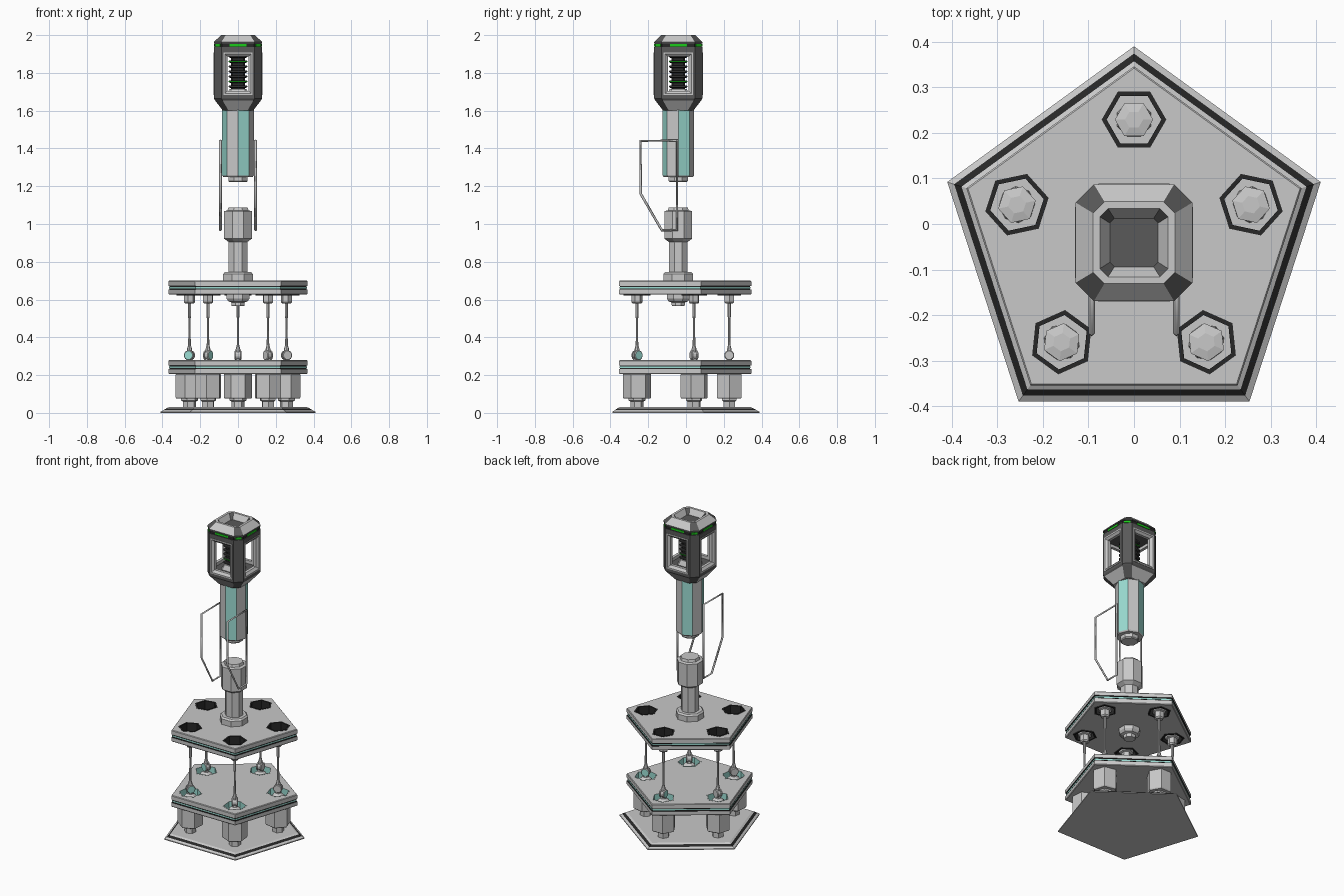
import bpy, bmesh, math
from mathutils import Matrix

if "Cube" in bpy.data.objects:
    bpy.data.objects.remove(bpy.data.objects["Cube"])

CY = -0.041          # y of the central axis
COL = {"light_grey": (.58, .58, .58), "dark_grey": (.1, .1, .1), "black": (.02, .02, .02),
       "teal": (.33, .72, .65), "green": (.01, .6, .01)}
MATS = []
for n, c in COL.items():
    m = bpy.data.materials.new(n)
    m.diffuse_color = (*c, 1)
    m.use_nodes = True
    m.node_tree.nodes["Principled BSDF"].inputs["Base Color"].default_value = m.diffuse_color
    MATS.append(m)
L, D, K, T, G = range(5)
AXIS = Matrix.Translation((0, CY, 0))


def ngon(r, z, n=8, rot=22.5):
    return [(r * math.cos(math.radians(rot) + 2 * math.pi * i / n),
             r * math.sin(math.radians(rot) + 2 * math.pi * i / n), z) for i in range(n)]


def chamf(h, c, z):
    # square with cut corners; even sides are flats, odd sides are corners
    k = h - c
    return [(x, y, z) for x, y in ((h, -k), (h, k), (k, h), (-k, h), (-h, k), (-h, -k), (-k, -h), (k, -h))]


def loft(name, rings, mat=L, lo=L, hi=L, mtx=AXIS, closed=False):
    # mat: one index, or rule(band, side)
    bm = bmesh.new()
    vs = [[bm.verts.new(p) for p in r] for r in rings]
    n = len(rings[0])
    rule = mat if callable(mat) else (lambda i, j: mat)
    for i in range(len(vs) if closed else len(vs) - 1):
        a, b = vs[i], vs[(i + 1) % len(vs)]
        for j in range(n):
            f = bm.faces.new((a[j], a[(j + 1) % n], b[(j + 1) % n], b[j]))
            f.material_index = rule(i, j)
    if not closed:
        bm.faces.new(vs[0][::-1]).material_index = lo
        bm.faces.new(vs[-1]).material_index = hi
    bmesh.ops.recalc_face_normals(bm, faces=bm.faces)
    me = bpy.data.meshes.new(name)
    bm.to_mesh(me)
    bm.free()
    me.transform(mtx)
    for m in MATS:
        me.materials.append(m)
    o = bpy.data.objects.new(name, me)
    bpy.context.collection.objects.link(o)
    return o


def lathe(name, prof, n=8, rot=22.5, **kw):
    return loft(name, [ngon(r, z, n, rot) for r, z in prof], **kw)


def box(name, x, y, z, sx, sy, sz, mat, mtx=AXIS):
    ring = lambda h: [(x + a * sx, y + b * sy, z + h * sz) for a, b in ((-1, -1), (1, -1), (1, 1), (-1, 1))]
    return loft(name, [ring(-1), ring(1)], mat, mat, mat, mtx)


def turn(deg):
    return AXIS @ Matrix.Rotation(math.radians(deg), 4, 'Z')


STATIONS = [90 + 72 * i for i in range(5)]
RAD = 0.27


def station(a):
    return turn(a) @ Matrix.Translation((RAD, 0, 0))


# base foot plate with dark sloped strip
lathe("base_plate", [(.431, 0), (.431, .006), (.415, .014), (.398, .024), (.385, .03)], 5, 90,
      mat=lambda i, j: K if i == 2 else L)

# hexagonal hole cutters
cutters = []
for a in STATIONS:
    c = lathe("hole_cutter", [(.07, .1), (.07, .9)], 6, 30, mtx=station(a))
    c.hide_render = True
    c.hide_set(True)
    cutters.append(c)

# two pentagonal decks with banded edges
for name, z in (("lower_deck", .205), ("upper_deck", .626)):
    bands = [(.383, 0), (.387, .004), (.387, .027), (.380, .027), (.380, .033), (.383, .033), (.383, .041),
             (.380, .041), (.380, .047), (.387, .047), (.387, .07), (.383, .074)]
    deck = lathe(name, [(r, z + h) for r, h in bands], 5, 90,
                 mat=lambda i, j: T if i == 5 else K if 2 <= i <= 8 else L)
    for c in cutters:
        b = deck.modifiers.new("hole", 'BOOLEAN')
        b.operation = 'DIFFERENCE'
        b.object = c
        b.solver = 'EXACT'

for a in STATIONS:
    M = station(a)
    # hole linings
    for name, z0, z1, ri, m in (("upper_hole_rim", .622, .702, .06, K), ("lower_hole_rim", .207, .28, .065, T)):
        loft(name, [ngon(r, z, 6, 30) for r, z in ((.071, z0), (.071, z1), (ri, z1), (ri, z0))],
             (lambda i, j, m=m: L if m == T and i == 1 else m), mtx=M, closed=True)
    # canister with foot
    lathe("canister", [(.035, .026), (.035, .06), (.045, .066), (.045, .075), (.07, .075), (.075, .082),
                       (.075, .204), (.066, .208), (.066, .225)], 6, 30, mtx=M)
    # pivot block, wheel, rod and nut
    lathe("pivot_block", [(.04, .225), (.036, .26), (.018, .275), (.014, .30)], 8, mtx=M)
    W = M @ Matrix.Translation((0, 0, .305)) @ Matrix.Rotation(-math.pi / 2, 4, 'X')
    lathe("pivot_wheel", [(.023, -.018), (.027, -.014), (.027, -.007), (.022, -.007), (.022, .007),
                          (.027, .007), (.027, .014), (.023, .018)], 12, 15, hi=T, mtx=W)
    lathe("rod", [(.014, .31), (.014, .335), (.007, .36), (.006, .45), (.006, .50), (.009, .51), (.009, .60)],
          8, mtx=M)
    lathe("rod_nut", [(.022, .578), (.029, .586), (.029, .622), (.042, .626), (.042, .645), (.02, .65)],
          6, 30, mtx=M)

# hub below and column above the upper deck
lathe("deck_hub", [(.035, .565), (.038, .572), (.038, .585), (.055, .59), (.065, .605), (.065, .63)])
lathe("lower_column", [(.085, .695), (.085, .735), (.076, .745), (.054, .745), (.054, .905), (.079, .922),
                       (.079, 1.068), (.06, 1.072), (.055, 1.088)])

# upper grip with alternating teal sides
lathe("grip_end", [(.05, 1.222), (.055, 1.228), (.055, 1.26)])
lathe("upper_grip", [(.078, 1.25), (.084, 1.258), (.084, 1.605)], 8, 0,
      mat=lambda i, j: T if i and j % 2 == 0 else L)

# twin side handles
for s in (-1, 1):
    cu = bpy.data.curves.new("side_handle", 'CURVE')
    cu.dimensions = '3D'
    cu.bevel_depth = .007
    cu.bevel_resolution = 0
    pts = [(-.047, 1.442), (-.24, 1.44), (-.24, 1.16), (-.128, .967), (-.047, .967)]
    sp = cu.splines.new('POLY')
    sp.points.add(len(pts) - 1)
    for p, (y, z) in zip(sp.points, pts):
        p.co = (s * .093, y, z, 1)
    sp.use_cyclic_u = True
    cu.materials.append(MATS[L])
    bpy.context.collection.objects.link(bpy.data.objects.new("side_handle", cu))

# head: neck flare, sills and crown
corner = lambda i, j: D if j % 2 else L
loft("head_flare", [chamf(.08, .03, 1.60), chamf(.122, .04, 1.655)], corner)
loft("head_sill", [chamf(.122, .04, 1.655), chamf(.128, .04, 1.665), chamf(.128, .04, 1.685)], D, D, D)
loft("head_lintel", [chamf(.128, .04, 1.905), chamf(.128, .04, 1.936)], D, D, D)
loft("head_band", [chamf(.124, .039, 1.936), chamf(.124, .039, 1.956)], K, K, K)
loft("head_crown", [chamf(.128, .04, 1.956), chamf(.128, .04, 1.963), chamf(.09, .025, 2.0),
                    chamf(.075, .018, 2.0), chamf(.053, .01, 1.966)],
     lambda i, j: D if i == 0 else L if i == 2 else corner(i, j), D, D)

# core stack inside the head
loft("core_plinth", [chamf(.06, .015, 1.68), chamf(.045, .01, 1.715)])
loft("core", [chamf(.036, .008, 1.70), chamf(.036, .008, 1.92)], K, K, K)
for i in range(7):
    z = 1.725 + i * .0265
    m = G if i in (1, 5) else K
    loft("core_slat", [chamf(.043, .01, z - .004), chamf(.049, .012, z), chamf(.049, .012, z + .006),
                       chamf(.043, .01, z + .009)], (lambda i, j: D if i == 1 else K), K, K)
    if m == G:
        loft("core_light", [chamf(.0495, .012, z), chamf(.0495, .012, z + .006)], G, G, G)

# posts, window frames and lights on all four sides
for q in range(4):
    R = turn(90 * q)
    post = [(.128, .076), (.128, .088), (.088, .128), (.076, .128), (.076, .105), (.105, .076)]
    loft("corner_post", [[(x, y, z) for x, y in post] for z in (1.685, 1.905)], D, D, D, R)
    rect = lambda w, z0, z1, x: [(x, -w, z0), (x, w, z0), (x, w, z1), (x, -w, z1)]
    loft("window_frame", [rect(.078, 1.682, 1.908, .1), rect(.078, 1.682, 1.908, .13),
                          rect(.07, 1.69, 1.90, .13), rect(.055, 1.705, 1.887, .118),
                          rect(.055, 1.705, 1.887, .1)], L, mtx=R, closed=True)
    box("side_light", .1245, 0, 1.946, .003, .045, .006, G, R)
    box("corner_light", .149, 0, 1.946, .003, .018, .006, G, turn(90 * q + 45))
